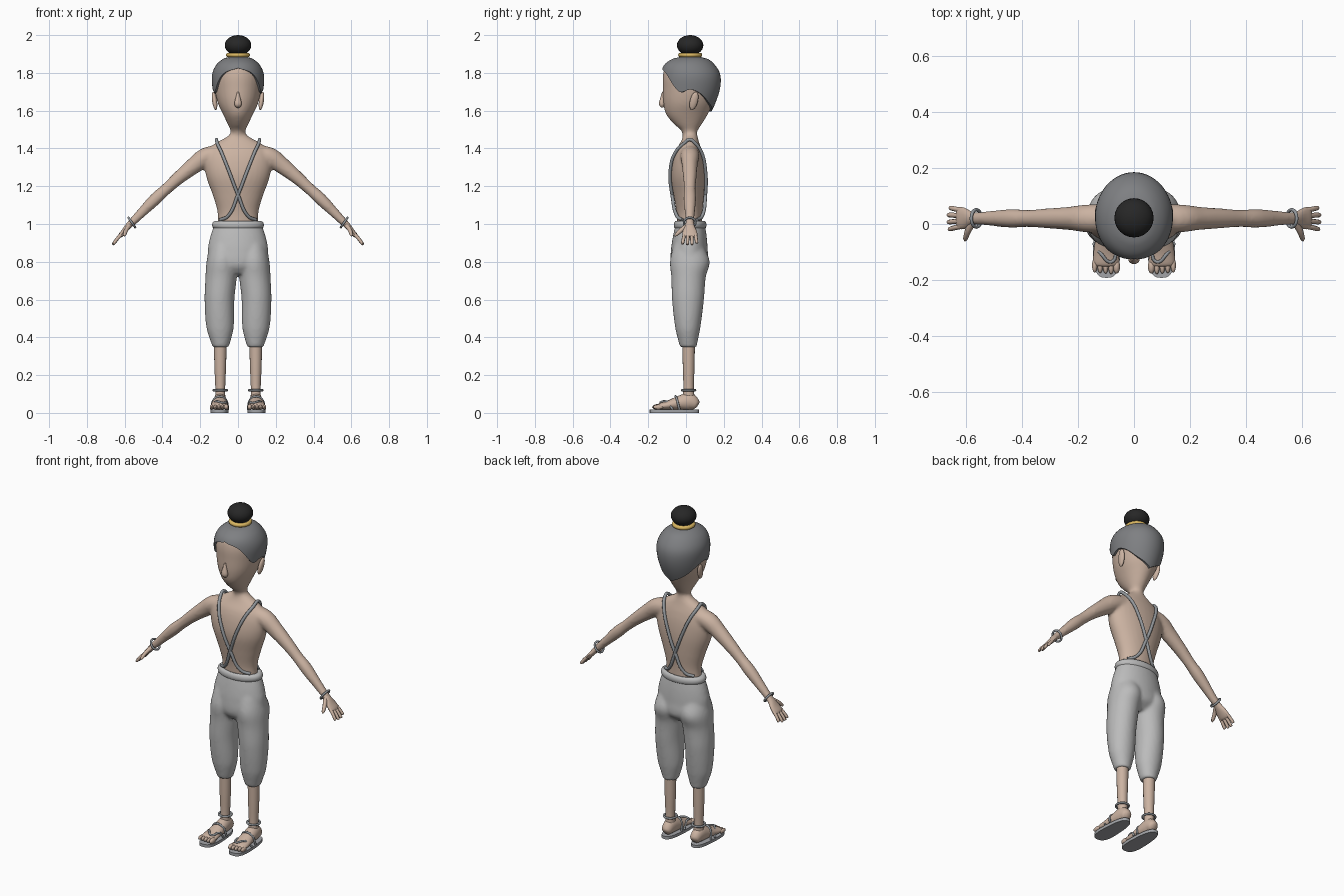
import bpy, bmesh
from math import sin, cos, pi, radians, sqrt, copysign
from mathutils import Vector

if "Cube" in bpy.data.objects:
    bpy.data.objects.remove(bpy.data.objects["Cube"])


def material(name, *rgb):
    m = bpy.data.materials.new(name)
    m.use_nodes = True
    m.diffuse_color = (*rgb, 1)
    m.node_tree.nodes["Principled BSDF"].inputs["Base Color"].default_value = (*rgb, 1)
    return m


SKIN = material("skin", .60, .45, .36)
HAIR = material("grey hair", .21, .215, .225)
BUN = material("black bun", .02, .02, .02)
GOLD = material("gold", .70, .47, .12)
CLOTH = material("light grey cloth", .50, .50, .50)
CORD = material("cord grey", .29, .31, .33)
SOLE = material("sole grey", .36, .37, .39)
SIDES = (("left", 1), ("right", -1))


def at(rows, t):
    """Smoothly interpolate rows keyed by their first column."""
    t = max(rows[0][0], min(rows[-1][0], t))
    i = 0
    while i < len(rows) - 2 and t > rows[i + 1][0]:
        i += 1
    a, b = rows[i], rows[i + 1]
    p, q = rows[max(i - 1, 0)], rows[min(i + 2, len(rows) - 1)]
    h = b[0] - a[0]
    u = (t - a[0]) / h
    out = []
    for k in range(1, len(a)):
        ma = (b[k] - p[k]) / (b[0] - p[0]) * h
        mb = (q[k] - a[k]) / (q[0] - a[0]) * h
        out.append((2*u**3 - 3*u*u + 1)*a[k] + (u**3 - 2*u*u + u)*ma
                   + (3*u*u - 2*u**3)*b[k] + (u**3 - u*u)*mb)
    return out


def skin_rings(bm, rings, caps=True):
    vs = [[bm.verts.new(p) for p in r] for r in rings]
    n = len(vs[0])
    for a, b in zip(vs, vs[1:]):
        for j in range(n):
            bm.faces.new((a[j], a[(j+1) % n], b[(j+1) % n], b[j]))
    if caps:
        bm.faces.new(vs[0])
    bm.faces.new(vs[-1])


def section(rows, z, ang, off=0.0):
    """Point on a body section with columns z, centre x, half width, front y, back y."""
    cx, rx, y0, y1 = at(rows, z)
    return Vector((cx + (rx + off)*sin(ang),
                   (y0 + y1)/2 - ((y1 - y0)/2 + off)*cos(ang), z))


def loft(bm, rows, s=1, steps=30, n=32):
    z0, z1 = rows[0][0], rows[-1][0]
    rings = []
    for i in range(steps + 1):
        z = z0 + (z1 - z0)*i/steps
        ring = [section(rows, z, 2*pi*j/n) for j in range(n)]
        rings.append([(p.x*s, p.y, p.z) for p in ring])
    skin_rings(bm, rings)


def sweep(bm, pts, side, s=1, sub=4, n=16):
    """Sweep ellipses along points of x, y, z, radius along side, other radius."""
    rows = [(i, *p) for i, p in enumerate(pts)]
    m = (len(pts) - 1)*sub
    path = [at(rows, i/sub) for i in range(m + 1)]
    rings = []
    for i, (x, y, z, a, b) in enumerate(path):
        tan = Vector(path[min(i+1, m)][:3]) - Vector(path[max(i-1, 0)][:3])
        nor = tan.cross(Vector(side)).normalized()
        sd = nor.cross(tan).normalized()
        ring = [Vector((x, y, z)) + sd*a*cos(2*pi*j/n) + nor*b*sin(2*pi*j/n) for j in range(n)]
        rings.append([(p.x*s, p.y, p.z) for p in ring])
    skin_rings(bm, rings)


def finish(name, bm, mat, angle=50, remesh=0):
    bmesh.ops.recalc_face_normals(bm, faces=bm.faces)
    me = bpy.data.meshes.new(name)
    bm.to_mesh(me)
    bm.free()
    ob = bpy.data.objects.new(name, me)
    bpy.context.collection.objects.link(ob)
    return dress(ob, name, mat, angle, remesh)


def dress(ob, name, mat, angle=50, remesh=0):
    ob.name = name
    ob.data.materials.append(mat)
    bpy.ops.object.select_all(action='DESELECT')
    ob.select_set(True)
    bpy.context.view_layer.objects.active = ob
    if remesh:
        r = ob.modifiers.new("blend", 'REMESH')
        r.mode, r.voxel_size, r.use_smooth_shade = 'VOXEL', remesh, True
        sm = ob.modifiers.new("relax", 'SMOOTH')
        sm.factor, sm.iterations = .5, 6
    else:
        bpy.ops.object.shade_smooth_by_angle(angle=radians(angle))
    return ob


def ball(name, mat, loc, size, rot=(0, 0, 0)):
    bpy.ops.mesh.primitive_uv_sphere_add(segments=24, ring_count=14, radius=1, location=loc, rotation=rot)
    ob = bpy.context.object
    ob.scale = size
    dress(ob, name, mat)


def hoop(name, mat, loc, big, small, rot=(0, 0, 0), scale=(1, 1, 1)):
    bpy.ops.mesh.primitive_torus_add(major_radius=big, minor_radius=small, major_segments=40,
                                     minor_segments=10, location=loc, rotation=rot)
    ob = bpy.context.object
    ob.scale = scale
    dress(ob, name, mat)


def cord(name, pts, r, mat=CORD):
    cu = bpy.data.curves.new(name, 'CURVE')
    cu.dimensions, cu.bevel_depth, cu.bevel_resolution = '3D', r, 2
    cu.resolution_u, cu.use_fill_caps = 6, True
    sp = cu.splines.new('BEZIER')
    sp.bezier_points.add(len(pts) - 1)
    for bp, p in zip(sp.bezier_points, pts):
        bp.co = p
        bp.handle_left_type = bp.handle_right_type = 'AUTO'
    cu.materials.append(mat)
    bpy.context.collection.objects.link(bpy.data.objects.new(name, cu))


# Body: torso, neck, head and arms blended into one skin
head = [(1.43, 0, .042, -.02, .06), (1.49, 0, .038, -.022, .06), (1.53, 0, .055, -.065, .085),
        (1.58, 0, .079, -.105, .115), (1.64, 0, .107, -.12, .145), (1.72, 0, .124, -.123, .17),
        (1.79, 0, .126, -.122, .17), (1.84, 0, .103, -.105, .14), (1.87, 0, .065, -.06, .10),
        (1.88, 0, .03, -.01, .05)]
torso = [(.98, 0, .11, -.045, .085), (1.06, 0, .108, -.05, .087), (1.15, 0, .133, -.065, .095),
         (1.25, 0, .168, -.08, .10), (1.33, 0, .178, -.073, .095), (1.39, 0, .16, -.055, .083),
         (1.43, 0, .118, -.03, .07), (1.46, 0, .06, -.017, .062), (1.48, 0, .04, -.015, .058)]
arm = [(.10, .02, 1.375, .05, .045), (.17, .02, 1.355, .05, .05), (.23, .02, 1.312, .042, .045),
       (.31, .02, 1.248, .036, .036), (.38, .02, 1.185, .031, .031), (.44, .02, 1.13, .034, .033),
       (.52, .02, 1.05, .026, .025), (.575, .02, .995, .022, .02)]
bm = bmesh.new()
loft(bm, head)
loft(bm, torso)
for _, s in SIDES:
    sweep(bm, arm, (0, 1, 0), s)
finish("body", bm, SKIN, remesh=.009)

# Hair cap with a shaped hairline
hairline = [(0, 1.825), (35, 1.795), (68, 1.70), (90, 1.712), (110, 1.693), (140, 1.64), (180, 1.595)]
rings = []
for i in range(-1, 17):
    ring = []
    for j in range(64):
        ang = 2*pi*j/64
        deg = min(360*j/64, 360 - 360*j/64)
        z0 = at(hairline, deg)[0]
        z = z0 + (1.88 - z0)*sin(max(i, 0)/16*pi/2)
        p = section(head, z, ang, .011 if i >= 0 else -.008)
        p.z += .007*max(i, 0)/16
        ring.append(p)
    rings.append(ring)
bm = bmesh.new()
skin_rings(bm, rings, caps=False)
finish("hair_cap", bm, HAIR, 60)
ball("hair_bun", BUN, (0, .022, 1.946), (.07, .07, .054))
hoop("bun_ring", GOLD, (0, .022, 1.895), .052, .012)

# Nose and ears
bm = bmesh.new()
sweep(bm, [(0, -.122, 1.70, .004, .004), (0, -.125, 1.67, .012, .010),
           (0, -.127, 1.635, .02, .016), (0, -.122, 1.617, .01, .006)], (1, 0, 0))
finish("nose", bm, SKIN)
for side, s in SIDES:
    ball(side + "_ear", SKIN, (s*.124, .042, 1.652), (.013, .021, .05), (radians(-14), radians(8*s), 0))

# Hands, bracelets
for side, s in SIDES:
    bm = bmesh.new()
    sweep(bm, [(.55, .02, 1.02, .02, .018), (.578, .02, .992, .024, .017), (.602, .02, .963, .037, .014),
               (.622, .021, .94, .039, .012), (.63, .021, .931, .032, .007)], (0, 1, 0), s)
    for k in range(4):
        y, y2 = -.008 + k*.019, -.018 + k*.025
        reach = (.92, 1.0, 1.0, .85)[k]
        x2, z2 = .618 + .045*reach, .945 - .055*reach
        sweep(bm, [(.612, y, .95, .009, .009), ((.615 + x2)/2, (y + y2)/2, (.95 + z2)/2 + .002, .009, .009),
                   (x2 - .003, y2, z2 + .004, .008, .008), (x2, y2, z2, .003, .003)], (0, 1, 0), s, n=8)
    sweep(bm, [(.575, .005, .992, .012, .012), (.592, -.025, .968, .012, .011),
               (.6, -.05, .945, .009, .009), (.602, -.06, .936, .003, .003)], (0, 1, 0), s, n=8)
    finish(side + "_hand", bm, SKIN)
    hoop(side + "_bracelet", CORD, (s*.562, .02, 1.008), .031, .006, (0, radians(s*125), 0))

# Trousers blended from hips and two legs, with a rolled waistband
hips = [(.735, 0, .07, -.05, .07), (.78, 0, .15, -.08, .115), (.86, 0, .16, -.08, .115),
        (.93, 0, .148, -.07, .11), (1.0, 0, .125, -.055, .10)]
leg = [(.348, .092, .042, -.032, .056), (.37, .092, .05, -.038, .06), (.45, .095, .072, -.057, .076),
       (.6, .098, .079, -.074, .095), (.72, .089, .083, -.078, .105), (.8, .083, .084, -.085, .126),
       (.87, .075, .075, -.07, .10), (.93, .07, .06, -.05, .08)]
bm = bmesh.new()
loft(bm, hips)
for _, s in SIDES:
    loft(bm, leg, s)
finish("trousers", bm, CLOTH, remesh=.009)
hoop("waistband", CLOTH, (0, .022, .995), .117, .021, scale=(1, .63, 1.05))

# Crossed cord braces running over each shoulder
line = [(-.095, 1.022), (-.055, 1.04), (0, 1.155), (.05, 1.285), (.088, 1.38), (.11, 1.428)]


def on_torso(x, z, face):
    _, rx, y0, y1 = at(torso, z)
    return (y0 + y1)/2 + face*((y1 - y0)/2*sqrt(max(0, 1 - (x/rx)**2)) + .008)


for side, s in SIDES:
    front = [(s*x, on_torso(x, z, -1), z) for x, z in line]
    back = [(s*x, on_torso(x, z, 1), z) for x, z in line]
    cord(side + "_brace", front + [(s*.114, .02, 1.447)] + back[::-1], .009)

# Lower legs, feet and sandals
for side, s in SIDES:
    bm = bmesh.new()
    sweep(bm, [(.094, .014, .40, .034, .034), (.094, .014, .25, .031, .031),
               (.094, .014, .13, .026, .028), (.094, .014, .06, .028, .034)], (1, 0, 0), s)
    sweep(bm, [(.093, .063, .04, .012, .014), (.093, .052, .046, .028, .03), (.095, .015, .06, .035, .045),
               (.096, -.04, .052, .039, .036), (.099, -.10, .04, .045, .023),
               (.099, -.14, .034, .046, .017), (.099, -.15, .032, .035, .009)], (1, 0, 0), s)
    finish(side + "_leg_and_foot", bm, SKIN)
    for k in range(5):
        w = .0125 if k == 0 else .0095
        ball(f"{side}_toe_{k + 1}", SKIN, (s*(.062 + k*.0195), -.153 + abs(k - 1)*.002, .031), (w, .026, w + .003))
    outline = []
    for j in range(40):
        c, d = cos(2*pi*j/40), sin(2*pi*j/40)
        y = copysign(abs(d)**.75, d)
        outline.append((s*(.098 + (.047 - .007*y)*copysign(abs(c)**.7, c)), -.062 + .13*y))
    bm = bmesh.new()
    skin_rings(bm, [[(x, y, z) for x, y in outline] for z in (0, .017)])
    finish(side + "_sandal_sole", bm, SOLE, 40)
    cord(side + "_toe_strap", [(s*.053, -.06, .018), (s*.062, -.09, .055), (s*.08, -.135, .053),
                               (s*.118, -.105, .06), (s*.143, -.07, .018)], .006)
    cord(side + "_instep_strap", [(s*.052, -.035, .018), (s*.065, -.048, .07), (s*.096, -.055, .088),
                                  (s*.128, -.048, .07), (s*.141, -.035, .018)], .006)
    hoop(side + "_anklet", CORD, (s*.094, .014, .12), .035, .006)
